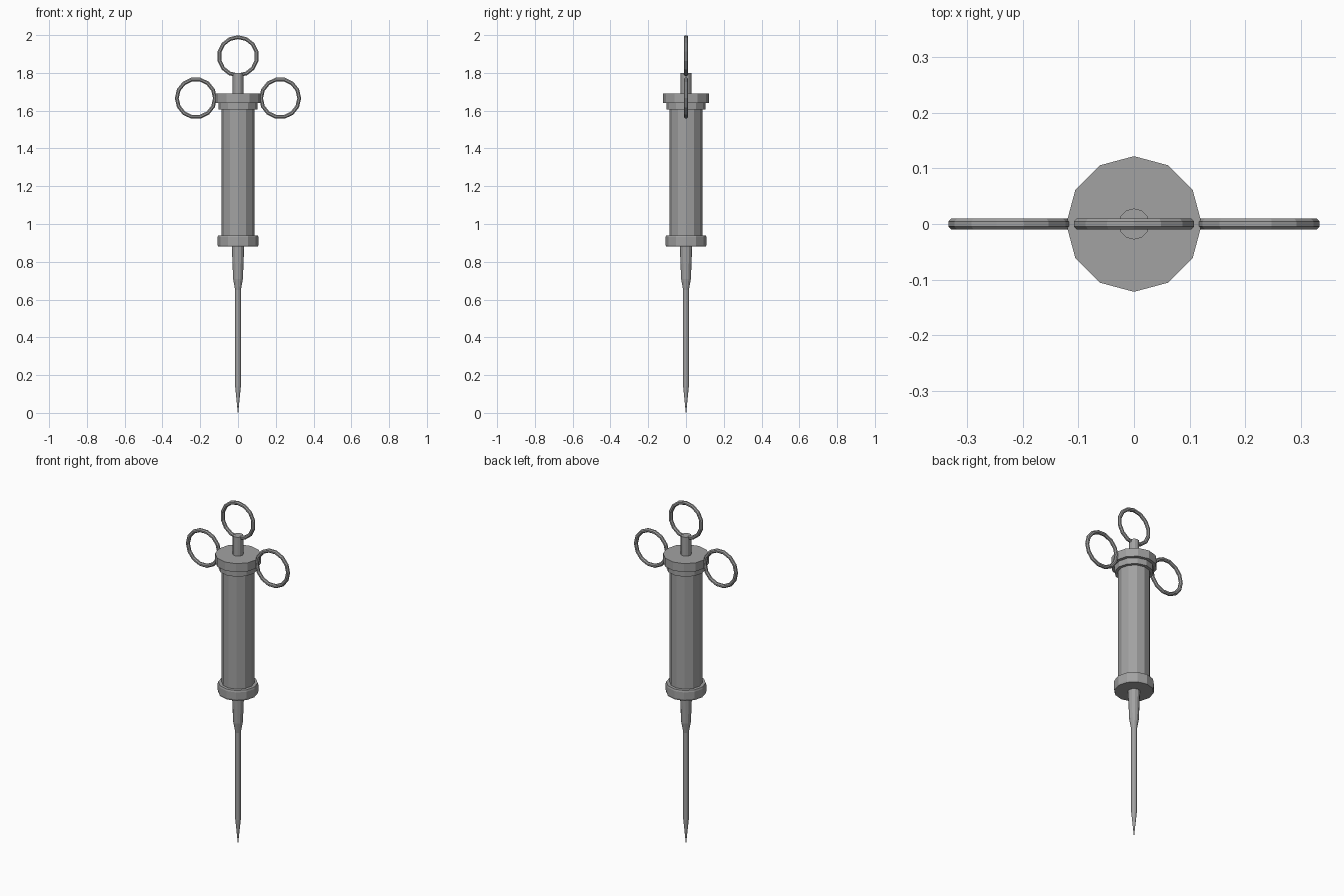
import bpy
import bmesh
from math import pi, sin, cos

cube = bpy.data.objects.get("Cube")
if cube:
    bpy.data.objects.remove(cube, do_unlink=True)

SIDES = 12

# Single metal colour
metal = bpy.data.materials.new("grey metal")
metal.use_nodes = True
grey = (0.36, 0.36, 0.36, 1)
metal.diffuse_color = grey
metal.node_tree.nodes["Principled BSDF"].inputs["Base Color"].default_value = grey


def finish(name, bm):
    bmesh.ops.recalc_face_normals(bm, faces=bm.faces)
    mesh = bpy.data.meshes.new(name)
    bm.to_mesh(mesh)
    bm.free()
    mesh.materials.append(metal)
    obj = bpy.data.objects.new(name, mesh)
    bpy.context.collection.objects.link(obj)
    return obj


def turned(name, profile):
    """Closed faceted solid from (radius, height) pairs, bottom to top."""
    bm = bmesh.new()
    rings = []
    for r, z in profile:
        rings.append([bm.verts.new((r * cos(2 * pi * i / SIDES), r * sin(2 * pi * i / SIDES), z))
                      for i in range(SIDES)])
    for low, high in zip(rings, rings[1:]):
        for i in range(SIDES):
            j = (i + 1) % SIDES
            bm.faces.new((low[i], low[j], high[j], high[i]))
    bm.faces.new(rings[0][::-1])
    bm.faces.new(rings[-1])
    return finish(name, bm)


def finger_ring(name, x, z, turn, major=0.101, minor=0.011, segments=14, tube=8):
    """Upright ring in the xz plane."""
    bm = bmesh.new()
    loops = []
    for i in range(segments):
        a = turn + 2 * pi * i / segments
        loop = []
        for k in range(tube):
            b = 2 * pi * (k + 0.5) / tube
            r = major + minor * cos(b)
            loop.append(bm.verts.new((x + r * cos(a), minor * sin(b), z + r * sin(a))))
        loops.append(loop)
    for i in range(segments):
        p, q = loops[i], loops[(i + 1) % segments]
        for k in range(tube):
            m = (k + 1) % tube
            bm.faces.new((p[k], p[m], q[m], q[k]))
    return finish(name, bm)


# Needle with tapered hub and sharp tip
turned("needle", [(0.001, 0), (0.015, 0.14), (0.015, 0.65), (0.026, 0.71), (0.033, 0.89)])

# Barrel and its collars
turned("lower_collar", [(0.105, 0.88), (0.108, 0.89), (0.108, 0.93), (0.105, 0.94)])
turned("barrel", [(0.087, 0.93), (0.087, 1.61)])
turned("upper_collar", [(0.104, 1.605), (0.104, 1.645)])
turned("top_flange", [(0.122, 1.64), (0.122, 1.69)])

# Plunger rod and the three finger rings
turned("plunger_rod", [(0.028, 1.68), (0.028, 1.8)])
finger_ring("thumb_ring", 0, 1.888, pi / 2)
for side, label in ((1, "left"), (-1, "right")):
    finger_ring(label + "_finger_ring", side * 0.223, 1.666, pi / 2 - side * pi / 2)
